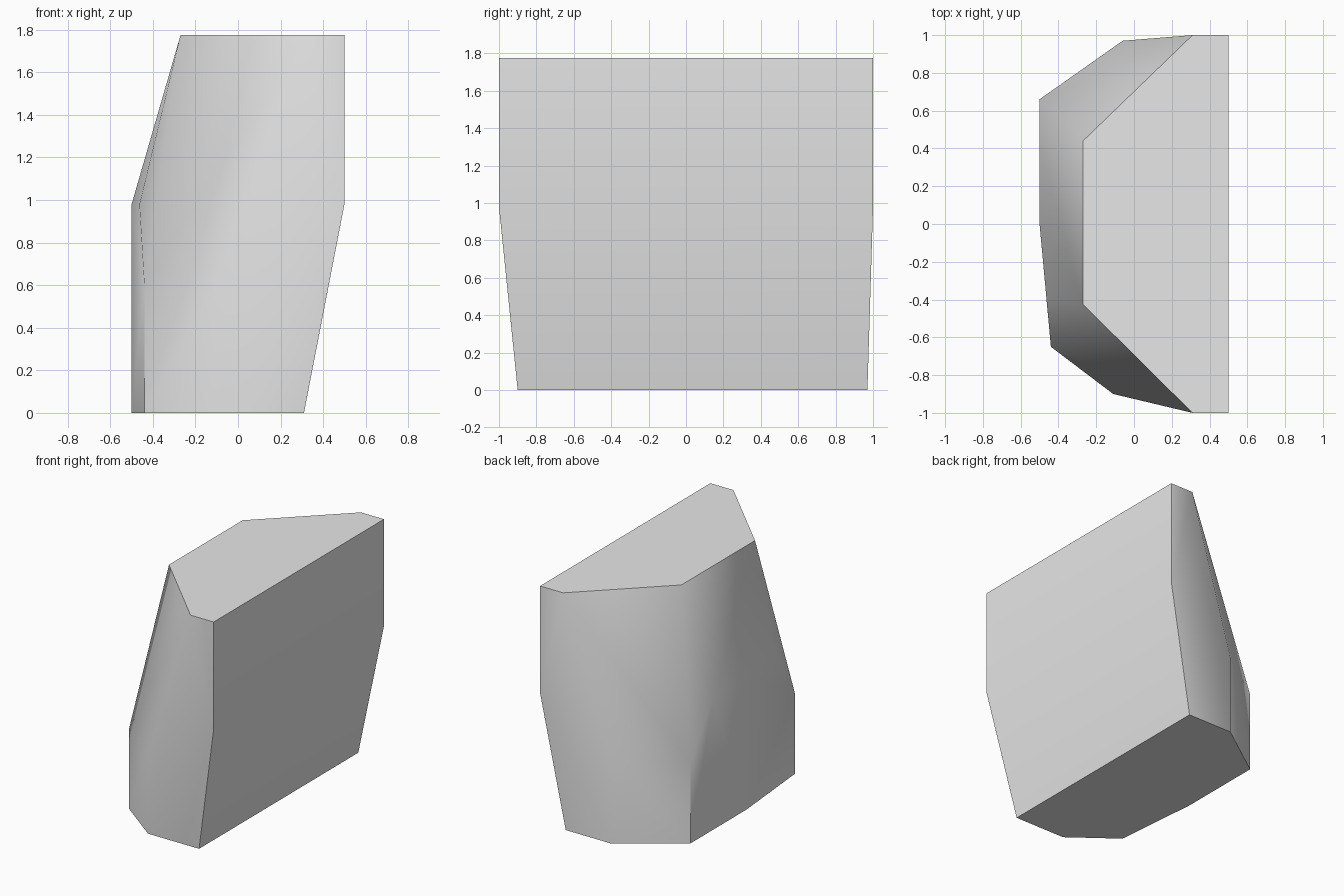
import bpy
import bmesh
import math

old = bpy.data.objects.get("Cube")
if old:
    bpy.data.objects.remove(old, do_unlink=True)

# Plain grey stone
grey = bpy.data.materials.new("stone_grey")
grey.use_nodes = True
colour = (0.8, 0.8, 0.8, 1.0)
grey.diffuse_color = colour
grey.node_tree.nodes["Principled BSDF"].inputs["Base Color"].default_value = colour

TOP, SHOULDER, WAIST = 1.775, 0.98, 0.6

# Upright rounded side, shared by the foot and the waist
side = [(-0.06, 0.97), (-0.5, 0.66), (-0.5, 0.0), (-0.44, -0.65), (-0.11, -0.9)]
# Undercut edge of the foot below the broad flat face
undercut = [(0.31, -0.9), (0.315, 0.03), (0.31, 0.97)]
# Upper ridge of the side and the vertical ends of the broad face
shoulder = [(0.5, -1), (0.5, 1), (-0.5, 0.4), (-0.5, 0.0), (-0.463, -0.4)]
# Flat cap
cap = [(0.5, -1), (0.31, -1), (-0.27, -0.425), (-0.27, 0.44), (0.31, 1), (0.5, 1)]

levels = [(side + undercut, 0), (side, WAIST), (shoulder, SHOULDER), (cap, TOP)]

# Wrap the outlines in one faceted shell
bm = bmesh.new()
for outline, z in levels:
    for x, y in outline:
        bm.verts.new((x, y, z))
hull = bmesh.ops.convex_hull(bm, input=bm.verts)
loose = {g for g in hull["geom_interior"] + hull["geom_unused"]
         if isinstance(g, bmesh.types.BMVert)}
bmesh.ops.delete(bm, geom=list(loose), context='VERTS')
bmesh.ops.dissolve_limit(bm, angle_limit=math.radians(1), verts=bm.verts, edges=bm.edges)
bmesh.ops.recalc_face_normals(bm, faces=bm.faces)

mesh = bpy.data.meshes.new("rock")
bm.to_mesh(mesh)
bm.free()
mesh.materials.append(grey)
rock = bpy.data.objects.new("rock", mesh)
bpy.context.collection.objects.link(rock)

# Soft facets with crisp main edges
bpy.ops.object.select_all(action='DESELECT')
rock.select_set(True)
bpy.context.view_layer.objects.active = rock
bpy.ops.object.shade_smooth_by_angle(angle=math.radians(45))
